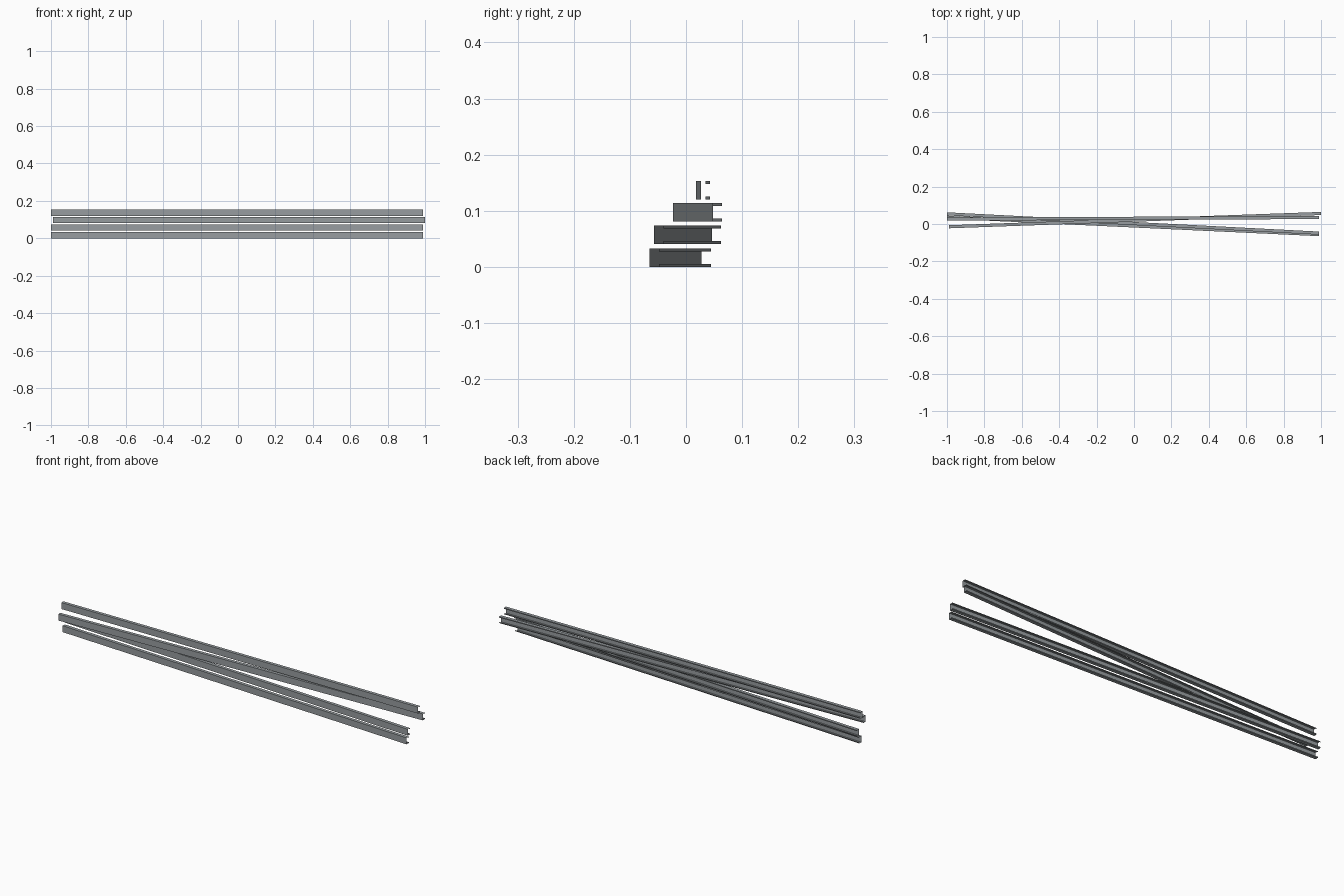
import bpy
from mathutils import Vector

cube = bpy.data.objects.get("Cube")
if cube:
    bpy.data.objects.remove(cube, do_unlink=True)


def make_material(name, colour):
    mat = bpy.data.materials.new(name)
    mat.use_nodes = True
    mat.diffuse_color = colour
    mat.node_tree.nodes["Principled BSDF"].inputs["Base Color"].default_value = colour
    return mat


steel = make_material("galvanised_steel", (0.31, 0.335, 0.35, 1))

DEPTH, HEIGHT, LIP = 0.0165, 0.0325, 0.005

# Lipped C section in (y, z), open towards the back
SECTION = [(DEPTH, LIP), (DEPTH, 0), (0, 0), (0, HEIGHT),
           (DEPTH, HEIGHT), (DEPTH, HEIGHT - LIP)]


def channel(name, start, end, z):
    """Sweep the thin sheet section between two (x, y) points on the web."""
    a, b = Vector((*start, z)), Vector((*end, z))
    along = (b - a).normalized()
    back = Vector((-along.y, along.x, 0))
    up = Vector((0, 0, 1))
    n = len(SECTION)
    verts = [p + back * d + up * h for p in (a, b) for d, h in SECTION]
    faces = [(i, i + 1, i + 1 + n, i + n) for i in range(n - 1)]
    # Outward winding: the web looks forwards
    faces = [f[::-1] for f in faces]
    mesh = bpy.data.meshes.new(name)
    mesh.from_pydata(verts, [], faces)
    mesh.materials.append(steel)
    obj = bpy.data.objects.new(name, mesh)
    bpy.context.collection.objects.link(obj)


# Stack of loose channels, bottom to top, each lying at its own slight angle
channel("bottom_channel", (-1.0, 0.028), (0.988, -0.065), 0.0)
channel("lower_channel", (-1.0, 0.046), (0.989, -0.057), 0.041)
channel("upper_channel", (-0.988, -0.023), (1.0, 0.048), 0.081)
channel("top_channel", (-1.0, 0.018), (0.988, 0.0265), 0.1205)
